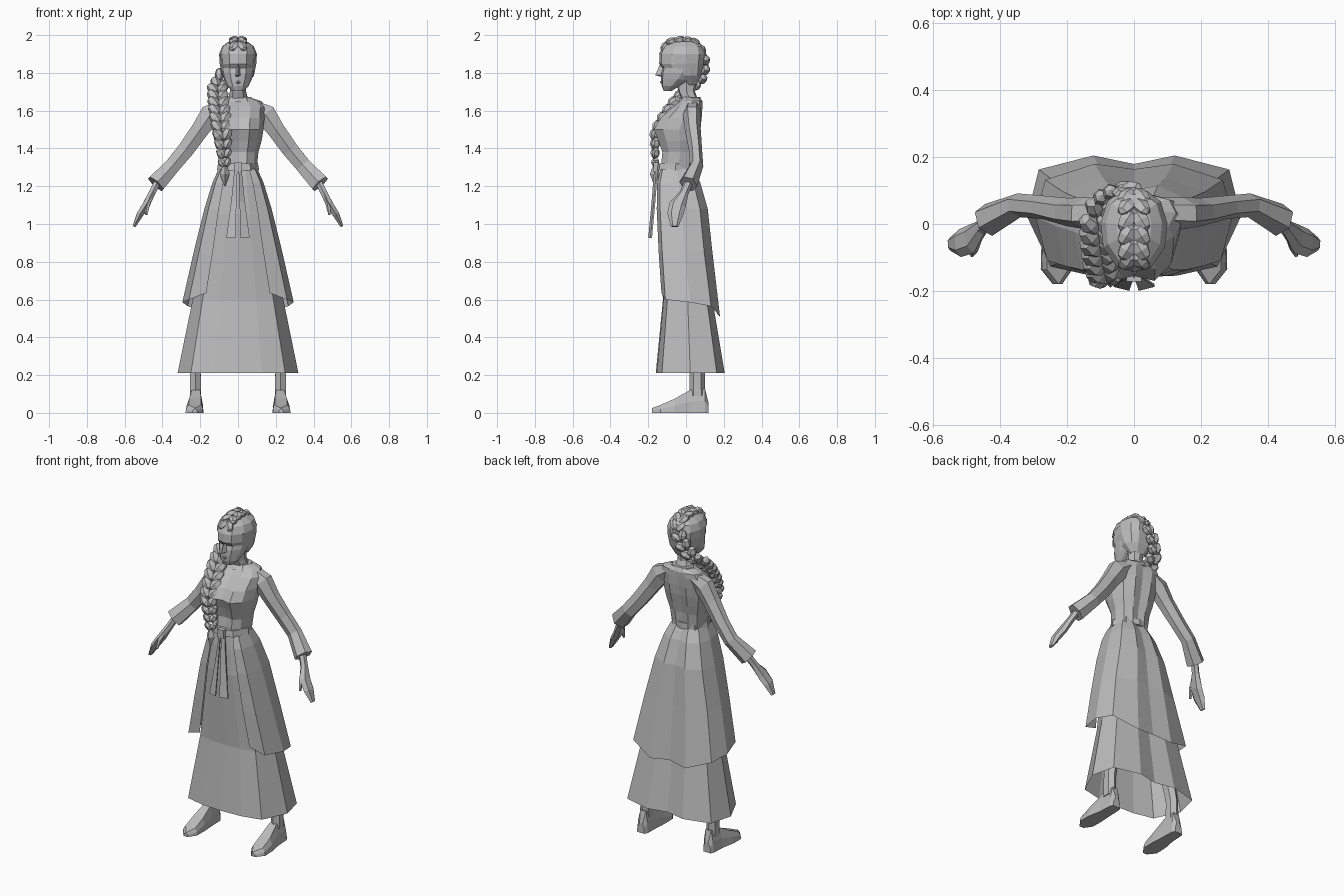
import bpy, bmesh, math
from mathutils import Vector, Matrix

if "Cube" in bpy.data.objects:
    bpy.data.objects.remove(bpy.data.objects["Cube"])

grey = bpy.data.materials.new("plain grey")
grey.diffuse_color = (0.5, 0.5, 0.5, 1)
grey.use_nodes = True
grey.node_tree.nodes["Principled BSDF"].inputs["Base Color"].default_value = grey.diffuse_color


def finish(name, bm):
    bmesh.ops.recalc_face_normals(bm, faces=bm.faces)
    me = bpy.data.meshes.new(name)
    bm.to_mesh(me)
    bm.free()
    me.materials.append(grey)
    ob = bpy.data.objects.new(name, me)
    bpy.context.collection.objects.link(ob)
    return ob


def loft(name, rings, closed=True, cap0=True, cap1=True):
    """Skin a list of rings that have equal point counts."""
    bm = bmesh.new()
    vs = [[bm.verts.new(p) for p in r] for r in rings]
    n = len(vs[0])
    for a, b in zip(vs, vs[1:]):
        for i in range(n if closed else n - 1):
            j = (i + 1) % n
            bm.faces.new((a[i], a[j], b[j], b[i]))
    if cap0:
        bm.faces.new(vs[0][::-1])
    if cap1:
        bm.faces.new(vs[-1])
    return finish(name, bm)


def mirrored(half):
    """Half outline from front centre to back centre -> full loop."""
    return half + [(-x, y) for x, y in half[-2:0:-1]]


def rows(shape, table):
    """Scale an outline to each (z, half width, front y, back y)."""
    return [[(x * rx, (f + b) / 2 + y * (b - f) / 2, z) for x, y in shape]
            for z, rx, f, b in table]


def tube(name, pts, n=6, side=1):
    """Sections of (x, y, z, width radius, depth radius) along a path."""
    c = [Vector((p[0] * side, p[1], p[2])) for p in pts]
    rings = []
    for i, p in enumerate(pts):
        d = (c[min(i + 1, len(c) - 1)] - c[max(i - 1, 0)]).normalized()
        u = d.cross(Vector((0, 1, 0))).normalized()
        v = d.cross(u)
        rings.append([c[i] + u * p[3] * math.cos(a) + v * p[4] * math.sin(a)
                      for a in (math.tau * (k + .5) / n for k in range(n))])
    return loft(name, rings)


def box(name, lo, hi):
    q = lambda z: [(lo[0], lo[1], z), (hi[0], lo[1], z), (hi[0], hi[1], z), (lo[0], hi[1], z)]
    return loft(name, [q(lo[2]), q(hi[2])])


# Underskirt, open at the hem
hem = [(0, -1), (.4, -.97), (.78, -.82), (1, 0), (.89, .77), (.38, 1), (0, .86)]
loft("underskirt", rows(mirrored(hem), [
    (.21, .32, -.16, .205), (.6, .24, -.122, .14), (1.05, .15, -.15, .09),
    (1.2, .12, -.145, .06), (1.29, .1, -.135, .03)]), cap0=False, cap1=False)

# Overskirt, split at the front and longest at the back
flap = [(.57, -.95), (.88, -.82), (1, 0), (.9, .7), (.4, 1), (0, .9)]
drop = [.635, .6, .585, .565, .51, .525]
flap = flap + [(-x, y) for x, y in flap[-2::-1]]
drop = drop + drop[-2::-1]
over = rows(flap, [(.55, .295, -.138, .18), (.85, .235, -.152, .14), (1.08, .178, -.162, .115),
                   (1.22, .135, -.158, .075), (1.29, .103, -.14, .038)])
over[0] = [(x, y, z) for (x, y, _), z in zip(over[0], drop)]
loft("overskirt", over, closed=False, cap0=False, cap1=False)

# Bodice with a low bust and a narrow waist
chest = [(0, -.88), (.45, -1), (.82, -.6), (1, .1), (.85, .75), (.4, 1), (0, .9)]
loft("bodice", rows(mirrored(chest), [
    (1.28, .098, -.135, .035), (1.38, .108, -.125, .045), (1.44, .125, -.145, .06),
    (1.5, .135, -.17, .075), (1.56, .14, -.135, .083), (1.62, .145, -.07, .087),
    (1.65, .125, -.03, .087), (1.668, .07, -.015, .075)]))

# Collar rim and belt
octo = [(0, -1), (.6, -.85), (1, 0), (.7, .8), (0, 1)]
loft("collar", rows(mirrored(octo), [(1.645, .088, -.045, .088), (1.672, .07, -.02, .075)]))
loft("belt", rows(mirrored(octo), [(1.283, .112, -.158, .045), (1.32, .106, -.153, .045)]))

# Belt knot and the two hanging ribbons
box("belt_knot", (-.022, -.172, 1.275), (.022, -.145, 1.325))
for s, side in ((-1, "left"), (1, "right")):
    loft(side + "_ribbon", [
        [(s * a, y, z), (s * b, y + .012, z), (s * b, y + .02, z), (s * a, y + .008, z)]
        for a, b, y, z in ((.003, .018, -.168, 1.3), (.008, .036, -.182, 1.12),
                           (.014, .062, -.2, .925))])

# Sleeves, hands, legs and feet
for s, side in ((-1, "left"), (1, "right")):
    tube(side + "_sleeve", [
        (.085, .035, 1.62, .04, .045), (.145, .032, 1.58, .066, .048), (.2, .036, 1.5, .054, .042),
        (.275, .05, 1.395, .05, .035), (.345, .056, 1.31, .047, .036), (.435, .012, 1.212, .056, .05)], 6, s)
    tube(side + "_hand", [
        (.42, .02, 1.235, .02, .024), (.455, -.01, 1.165, .02, .024), (.487, -.045, 1.1, .022, .045),
        (.52, -.057, 1.05, .02, .042), (.55, -.06, .987, .009, .02)], 6, s)
    tube(side + "_thumb", [
        (.462, -.03, 1.15, .013, .014), (.478, -.075, 1.1, .013, .014), (.485, -.092, 1.05, .007, .008)], 5, s)
    tube(side + "_leg", [
        (.225, .06, .09, .034, .042), (.225, .06, .22, .032, .04), (.178, .045, .5, .04, .045),
        (.09, -.01, .95, .05, .055)], 6, s)
    # Foot sections from heel to toe: y, inner x, outer x, top z
    loft(side + "_foot", [
        [(s * a, y, 0), (s * b, y, 0), (s * (b - .004), y, h * .5), (s * (b - .018), y, h),
         (s * (a + .012), y, h), (s * (a + .002), y, h * .5)]
        for y, a, b, h in ((.118, .2, .25, .06), (.1, .19, .258, .13), (.02, .188, .262, .12),
                           (-.06, .183, .277, .075), (-.135, .184, .279, .042), (-.18, .215, .243, .025))])

# Neck
loft("neck", rows(mirrored(octo), [(1.64, .06, -.015, .07), (1.7, .043, -.04, .048), (1.8, .045, -.06, .06)]))

# Head: rising jaw, sunken eye line, brow and skull
skull = [(0, -1), (.5, -.9), (.9, -.45), (1, .1), (.8, .7), (.4, 1), (0, 1)]
loft("head", rows(mirrored(skull), [
    (1.705, .032, -.118, -.075), (1.73, .056, -.128, -.035), (1.765, .073, -.132, .03),
    (1.8, .084, -.132, .068), (1.825, .086, -.125, .08), (1.848, .09, -.142, .085),
    (1.9, .092, -.14, .09), (1.945, .072, -.11, .08), (1.962, .04, -.07, .05)]))
loft("nose", [[(-w, -.118, z), (0, y, z), (w, -.118, z)]
              for w, y, z in ((.016, -.128, 1.778), (.018, -.163, 1.788), (.008, -.138, 1.845))])
loft("lips", [[(-w, -.115, z), (0, y, z), (w, -.115, z)]
              for w, y, z in ((.02, -.128, 1.74), (.026, -.139, 1.75), (.018, -.13, 1.763))])

# Hair: a crown cap, and a shell behind the cheeks narrowing to the nape
hair = [(.0, -1), (.5, -.9), (.92, -.4), (1, .2), (.8, .75), (.4, 1), (0, 1)]
loft("hair_cap", rows(mirrored(hair), [
    (1.9, .1, -.143, .098), (1.94, .084, -.124, .088), (1.964, .052, -.09, .06),
    (1.97, .02, -.05, .03)]), cap0=False)
back = [(.9, -.4), (1, .2), (.8, .75), (.4, 1), (0, 1)]
back = back + [(-x, y) for x, y in back[-2::-1]]
loft("hair_back", rows(back, [(1.735, .046, .0, .055), (1.785, .084, -.06, .078),
                              (1.85, .097, -.12, .094), (1.9, .1, -.143, .098)]),
     closed=False, cap0=False, cap1=False)


def braid(name, path, count, across, flat=.72):
    """Pairs of faceted lumps in a V along a path of (x, y, z, size)."""
    p = [Vector(q) for q in path]
    seg = [(b - a).xyz.length for a, b in zip(p, p[1:])]
    bm = bmesh.new()
    for k in range(count):
        t, i = sum(seg) * (k + .5) / count, 0
        while t > seg[i] and i < len(seg) - 1:
            t -= seg[i]
            i += 1
        q = p[i].lerp(p[i + 1], t / seg[i])
        d = (p[i + 1] - p[i]).xyz.normalized()
        over = (across - d * across.dot(d)).normalized()
        out = d.cross(over)
        for s in (-1, 1):
            # Local axes: across the lump, out of the braid, along the lump
            z = (d - over * s * .6).normalized()
            turn = Matrix((out.cross(z), out, z)).transposed().to_4x4()
            m = Matrix.Translation(q.xyz + over * s * q.w * .6) @ turn
            bmesh.ops.create_uvsphere(bm, u_segments=6, v_segments=4, radius=1,
                                      matrix=m @ Matrix.Diagonal((q.w * .72, q.w * flat, q.w, 1)))
    return finish(name, bm)


# Crown braid over the top of the head
braid("crown_braid", [(0, -.125, 1.925, .034), (0, -.09, 1.964, .036), (0, -.02, 1.977, .036),
                      (0, .045, 1.965, .036), (0, .095, 1.91, .036)], 6, Vector((1, 0, 0)), .62)
# Braid from the back of the head, round the neck
braid("nape_braid", [(-.01, .095, 1.9, .034), (-.05, .1, 1.83, .036), (-.085, .08, 1.77, .037),
                     (-.105, .03, 1.72, .04)], 4, Vector((1, .3, 0)))
# Braid over the shoulder and down the front
braid("front_braid", [(-.11, .02, 1.73, .04), (-.105, -.05, 1.66, .043), (-.095, -.115, 1.57, .044),
                      (-.085, -.162, 1.49, .04), (-.075, -.164, 1.4, .033), (-.07, -.163, 1.3, .024)],
      10, Vector((1, .2, 0)))
loft("braid_tip", [[(-.07 + r * x, -.165 + r * y, z) for x, y in ((1, 0), (0, 1), (-1, 0), (0, -1))]
                   for r, z in ((.012, 1.305), (.026, 1.265), (.003, 1.2))])
